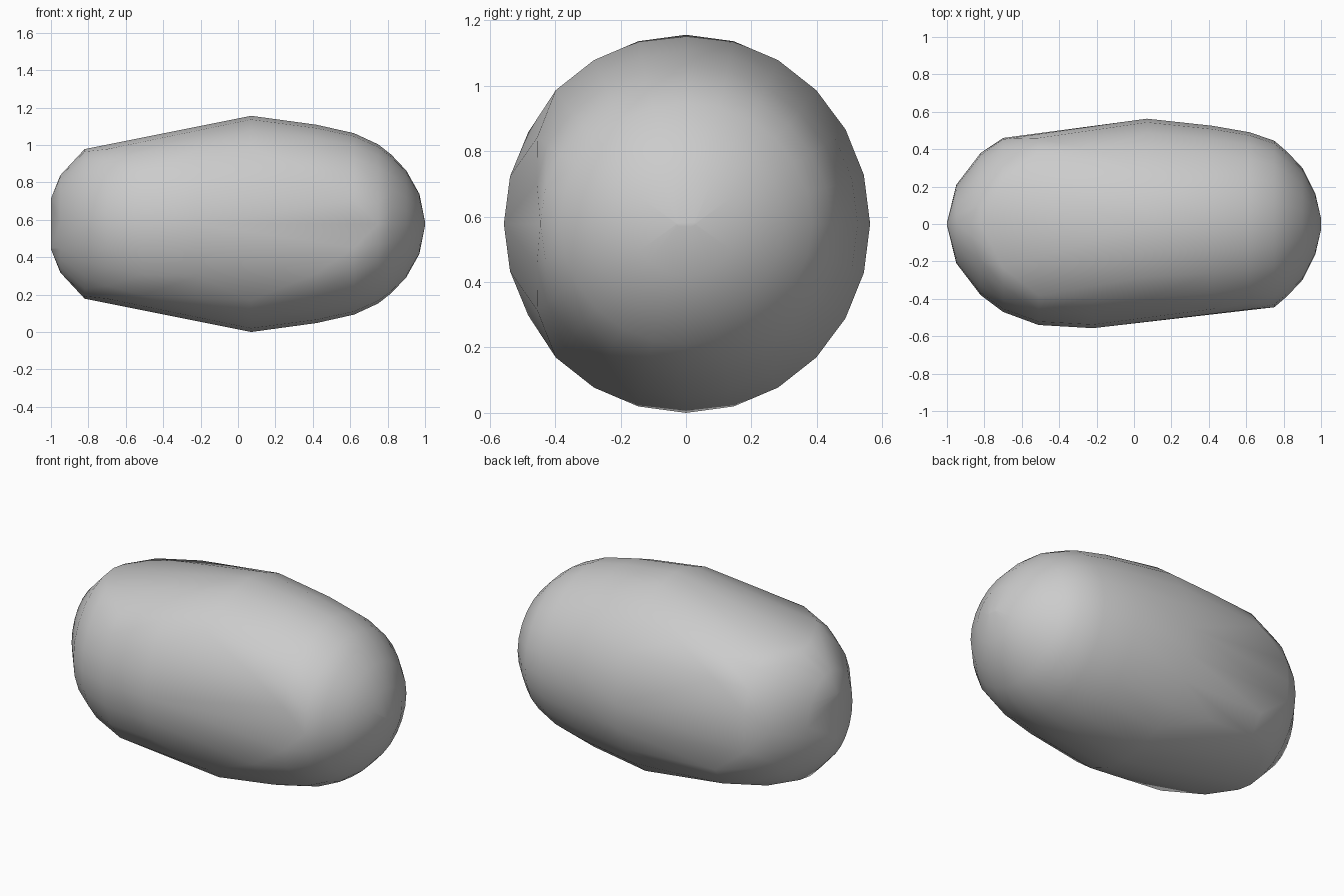
import bpy, bmesh
from math import sin, cos, pi, radians

cube = bpy.data.objects.get("Cube")
if cube:
    bpy.data.objects.remove(cube, do_unlink=True)

MID, SEGMENTS = 0.578, 24

# stations along the length: x, half depth, half height
STATIONS = [
    (-1.0, 0.01, 0.135), (-0.95, 0.21, 0.26), (-0.82, 0.38, 0.40),
    (-0.7, 0.47, 0.47), (-0.51, 0.54, 0.54), (-0.22, 0.557, 0.56),
    (0.07, 0.563, 0.578), (0.42, 0.525, 0.53), (0.62, 0.49, 0.485),
    (0.75, 0.445, 0.425), (0.82, 0.385, 0.37), (0.9, 0.30, 0.285),
    (0.97, 0.16, 0.16), (1.0, 0.03, 0.01),
]

# rounded stone: rings trimmed by flats, wrapped in a convex skin
bm = bmesh.new()
for x, ry, rz in STATIONS:
    for i in range(SEGMENTS):
        a = 2 * pi * i / SEGMENTS
        y, z = ry * cos(a), rz * sin(a)
        if x < 0:                        # top, bottom and back taper to the right end
            z = max(-0.40, min(0.40, z))
            y = min(0.46, y)
        else:                            # front tapers to the left end
            y = max(-0.456, y)
        bm.verts.new((x, y, z + MID))
hull = bmesh.ops.convex_hull(bm, input=bm.verts[:])
spare = set(hull["geom_interior"]) | set(hull["geom_unused"])
bmesh.ops.delete(bm, geom=[v for v in spare if isinstance(v, bmesh.types.BMVert)], context="VERTS")
bmesh.ops.dissolve_limit(bm, angle_limit=radians(1), verts=bm.verts[:], edges=bm.edges[:])
bmesh.ops.recalc_face_normals(bm, faces=bm.faces[:])

mesh = bpy.data.meshes.new("stone")
bm.to_mesh(mesh)
bm.free()
stone = bpy.data.objects.new("stone", mesh)
bpy.context.collection.objects.link(stone)

# plain grey colour
grey = bpy.data.materials.new("light_grey")
grey.use_nodes = True
grey.diffuse_color = (0.6, 0.6, 0.6, 1)
grey.node_tree.nodes["Principled BSDF"].inputs["Base Color"].default_value = (0.6, 0.6, 0.6, 1)
mesh.materials.append(grey)

bpy.ops.object.select_all(action="DESELECT")
stone.select_set(True)
bpy.context.view_layer.objects.active = stone
bpy.ops.object.shade_smooth_by_angle(angle=radians(35))
